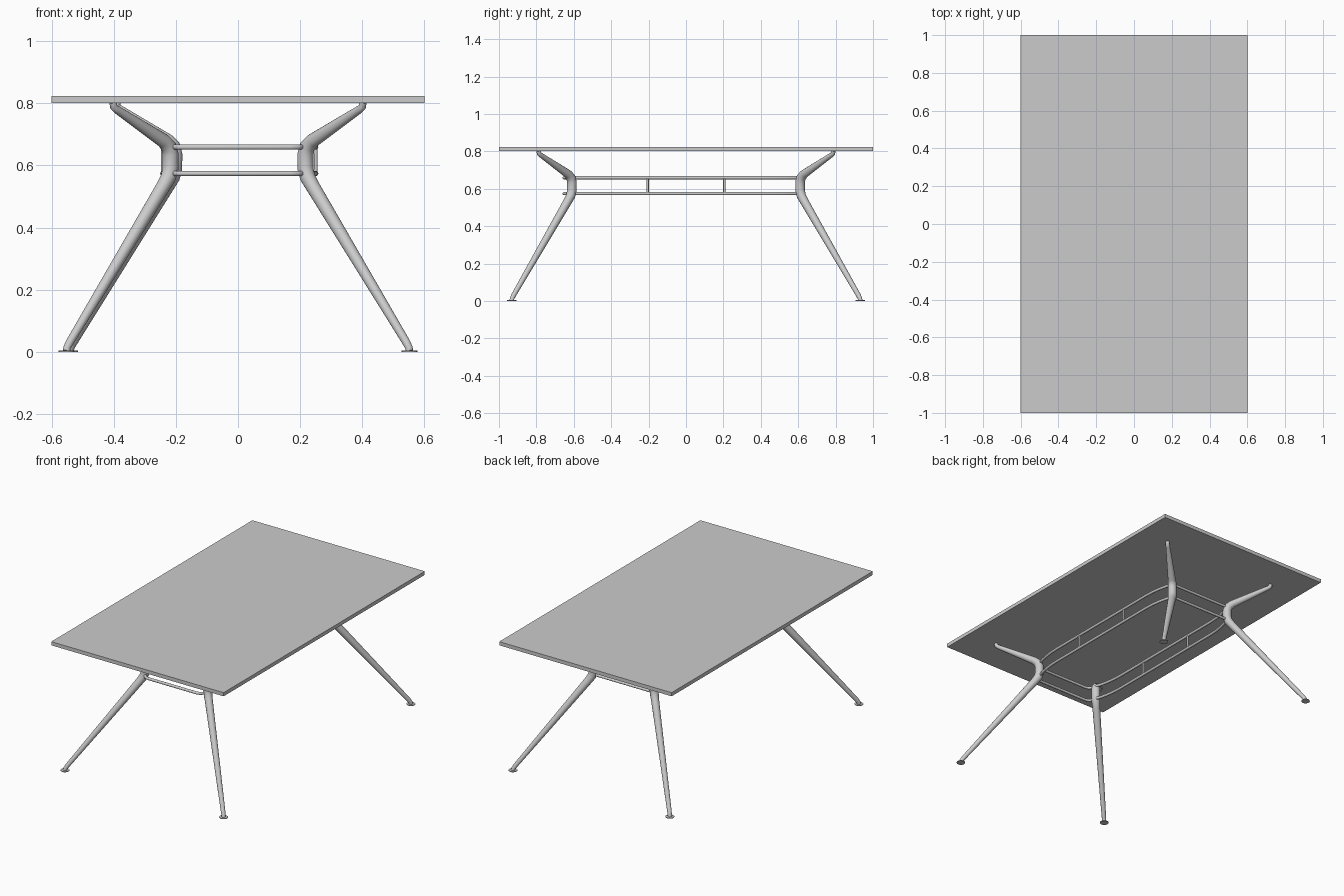
import bpy, bmesh, math
from mathutils import Vector

if "Cube" in bpy.data.objects:
    bpy.data.objects.remove(bpy.data.objects["Cube"])


def finish(bm, name, smooth=True):
    bmesh.ops.recalc_face_normals(bm, faces=bm.faces)
    mesh = bpy.data.meshes.new(name)
    bm.to_mesh(mesh)
    bm.free()
    ob = bpy.data.objects.new(name, mesh)
    bpy.context.collection.objects.link(ob)
    if smooth:
        bpy.ops.object.select_all(action='DESELECT')
        ob.select_set(True)
        bpy.context.view_layer.objects.active = ob
        bpy.ops.object.shade_smooth_by_angle(angle=math.radians(40))
    return ob


def tube(name, points, radii, normal, sides=20):
    """Capped tube along a planar path; normal is perpendicular to its plane."""
    bm = bmesh.new()
    pts = [Vector(p) for p in points]
    n = Vector(normal).normalized()
    rings = []
    for i, p in enumerate(pts):
        a, b = pts[max(i - 1, 0)], pts[min(i + 1, len(pts) - 1)]
        tangent = ((p - a).normalized() + (b - p).normalized()).normalized()
        side = tangent.cross(n).normalized()
        rings.append([bm.verts.new(p + radii[i] * (math.cos(t) * side + math.sin(t) * n))
                      for t in (2 * math.pi * k / sides for k in range(sides))])
    for r, s in zip(rings, rings[1:]):
        for k in range(sides):
            m = (k + 1) % sides
            bm.faces.new((r[k], r[m], s[m], s[k]))
    bm.faces.new(rings[0])
    bm.faces.new(rings[-1])
    return finish(bm, name)


# table top
bm = bmesh.new()
bmesh.ops.create_cube(bm, size=1)
for v in bm.verts:
    v.co = (v.co.x * 1.2, v.co.y * 2, 0.8125 + v.co.z * 0.023)
finish(bm, "table_top", smooth=False)

# bent tapered legs in diagonal planes: (offset from elbow, height, radius)
profile = [(0.335, 0.003, 0.012), (0.333, 0.014, 0.012), (0.325, 0.03, 0.013),
           (0.022, 0.535, 0.023), (0.007, 0.562, 0.025), (0.0, 0.59, 0.026),
           (0.0, 0.635, 0.026), (0.006, 0.661, 0.0255), (0.022, 0.679, 0.023),
           (0.172, 0.779, 0.013), (0.183, 0.788, 0.012), (0.185, 0.802, 0.012)]
for sx in (-1, 1):
    for sy in (-1, 1):
        label = ("front" if sy < 0 else "back") + ("_left" if sx < 0 else "_right")
        ex = 0.205 if label == "back_left" else 0.217
        ey = 0.61
        pts = [(sx * (ex + s), sy * (ey + s * 0.96), z) for s, z, r in profile]
        tube(label + "_leg", pts, [p[2] for p in profile], (-sy * 0.96, sx, 0))
        # foot pad
        x, y = pts[0][:2]
        tube(label + "_foot_pad", [(x, y, 0), (x, y, 0.004)], [0.025] * 2, (1, 0, 0))

# double rail frame joining the legs
R = 0.0085
for level, z in (("lower", 0.574), ("upper", 0.659)):
    for label, sx, off in (("left", -1, 0.008), ("right", 1, 0)):
        half = [(0.215, 0.605), (0.229, 0.57), (0.24, 0.52), (0.247, 0.47), (0.25, 0.41)]
        path = [(x, -y) for x, y in half] + half[::-1]
        tube(f"{level}_{label}_rail", [(sx * x + off, y, z) for x, y in path],
             [R] * len(path), (0, 0, 1), 14)
    half = [(0.208, -0.612), (0.202, -0.634), (0.19, -0.646), (0.168, -0.652)]
    path = [(-x, y) for x, y in half] + half[::-1]
    tube(f"{level}_front_rail", [(x, y, z) for x, y in path],
         [R] * len(path), (0, 0, 1), 14)
    tube(f"{level}_back_rail", [(-0.205, 0.612, z), (0.215, 0.612, z)],
         [R] * 2, (0, 0, 1), 14)

# short vertical connectors between the side rails
for label, x in (("left", -0.242), ("right", 0.25)):
    for i, y in enumerate((-0.205, 0.205)):
        tube(f"{label}_connector_{i + 1}", [(x, y, 0.574), (x, y, 0.659)],
             [0.006] * 2, (1, 0, 0), 12)
